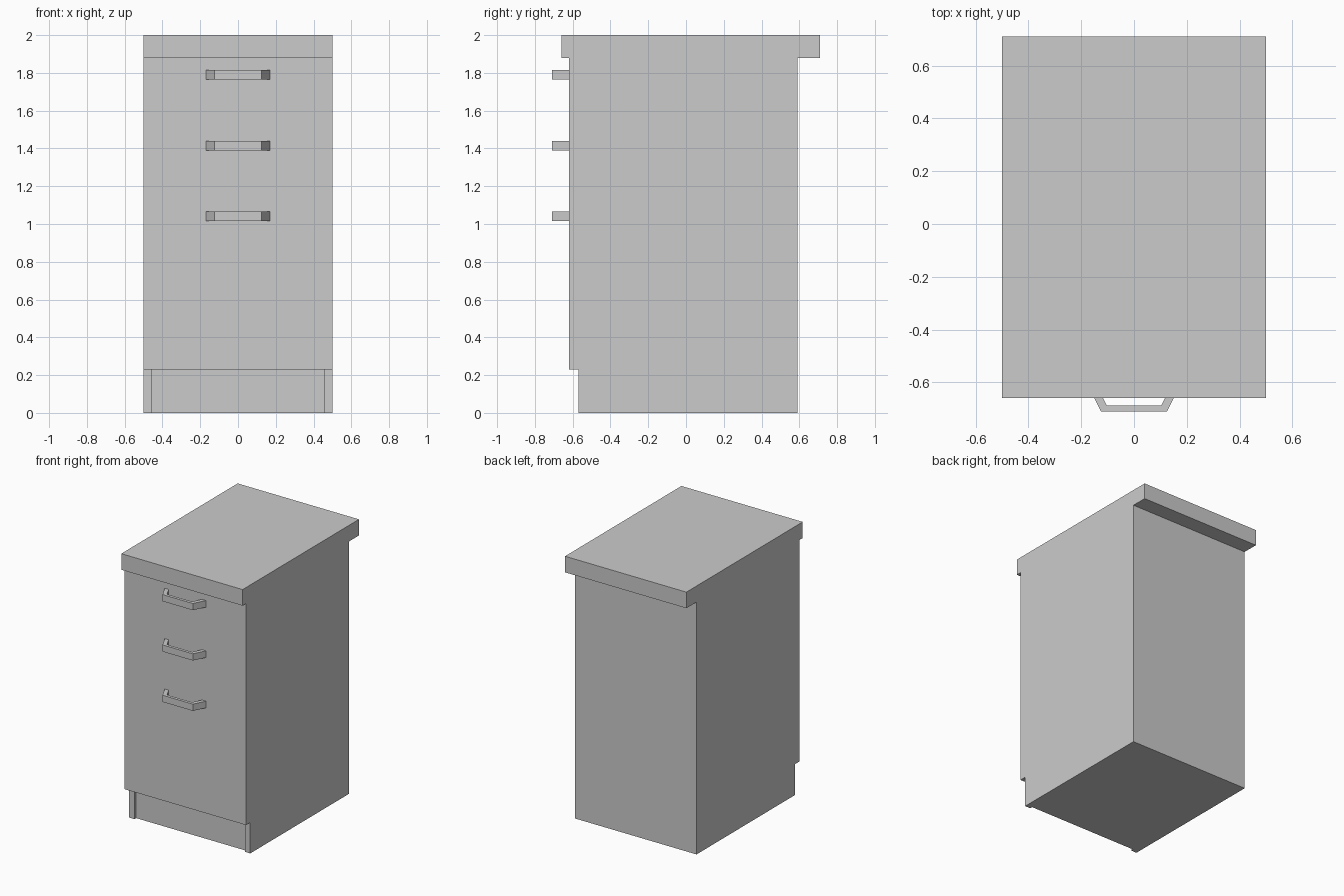
import bpy
import bmesh

cube = bpy.data.objects.get("Cube")
if cube:
    bpy.data.objects.remove(cube, do_unlink=True)

grey = bpy.data.materials.new("plain_grey")
grey.use_nodes = True
colour = (0.6, 0.6, 0.6, 1)
grey.diffuse_color = colour
grey.node_tree.nodes["Principled BSDF"].inputs["Base Color"].default_value = colour


def prism(name, outline, direction):
    """Extrude a flat outline along a direction into a closed solid."""
    bm = bmesh.new()
    face = bm.faces.new([bm.verts.new(p) for p in outline])
    result = bmesh.ops.extrude_face_region(bm, geom=[face], use_keep_orig=True)
    moved = [g for g in result["geom"] if isinstance(g, bmesh.types.BMVert)]
    bmesh.ops.translate(bm, verts=moved, vec=direction)
    bmesh.ops.recalc_face_normals(bm, faces=bm.faces)
    mesh = bpy.data.meshes.new(name)
    bm.to_mesh(mesh)
    bm.free()
    mesh.materials.append(grey)
    obj = bpy.data.objects.new(name, mesh)
    bpy.context.collection.objects.link(obj)
    return obj


def box(name, x, y, z):
    outline = [(x[0], y[0], z[0]), (x[1], y[0], z[0]),
               (x[1], y[1], z[0]), (x[0], y[1], z[0])]
    return prism(name, outline, (0, 0, z[1] - z[0]))


# Main levels and depths
half_width = 0.5
front, back, kick_front = -0.62, 0.59, -0.57
kick_top, body_top = 0.23, 1.88

# Cabinet body and worktop
box("cabinet_body", (-half_width, half_width), (front, back), (kick_top, body_top))
box("worktop", (-half_width, half_width), (-0.66, 0.71), (body_top, 2.0))

# Base: set-back kick board between two side panels
panel_inner = 0.455
box("kick_board", (-panel_inner, panel_inner), (kick_front + 0.02, back), (0, kick_top))
for side, name in ((-1, "right_base_panel"), (1, "left_base_panel")):
    xs = sorted((side * half_width, side * panel_inner))
    box(name, xs, (kick_front, back), (0, kick_top))

# Three bent bar handles
half_profile = [(0.17, front), (0.125, -0.71)]
inner_profile = [(0.103, -0.688), (0.137, front)]
for name, z in (("top_handle", 1.79), ("middle_handle", 1.415), ("bottom_handle", 1.04)):
    outer = half_profile + [(-x, y) for x, y in reversed(half_profile)]
    inner = [(-x, y) for x, y in reversed(inner_profile)] + inner_profile
    outline = [(x, y, z - 0.025) for x, y in outer + inner]
    prism(name, outline, (0, 0, 0.05))
